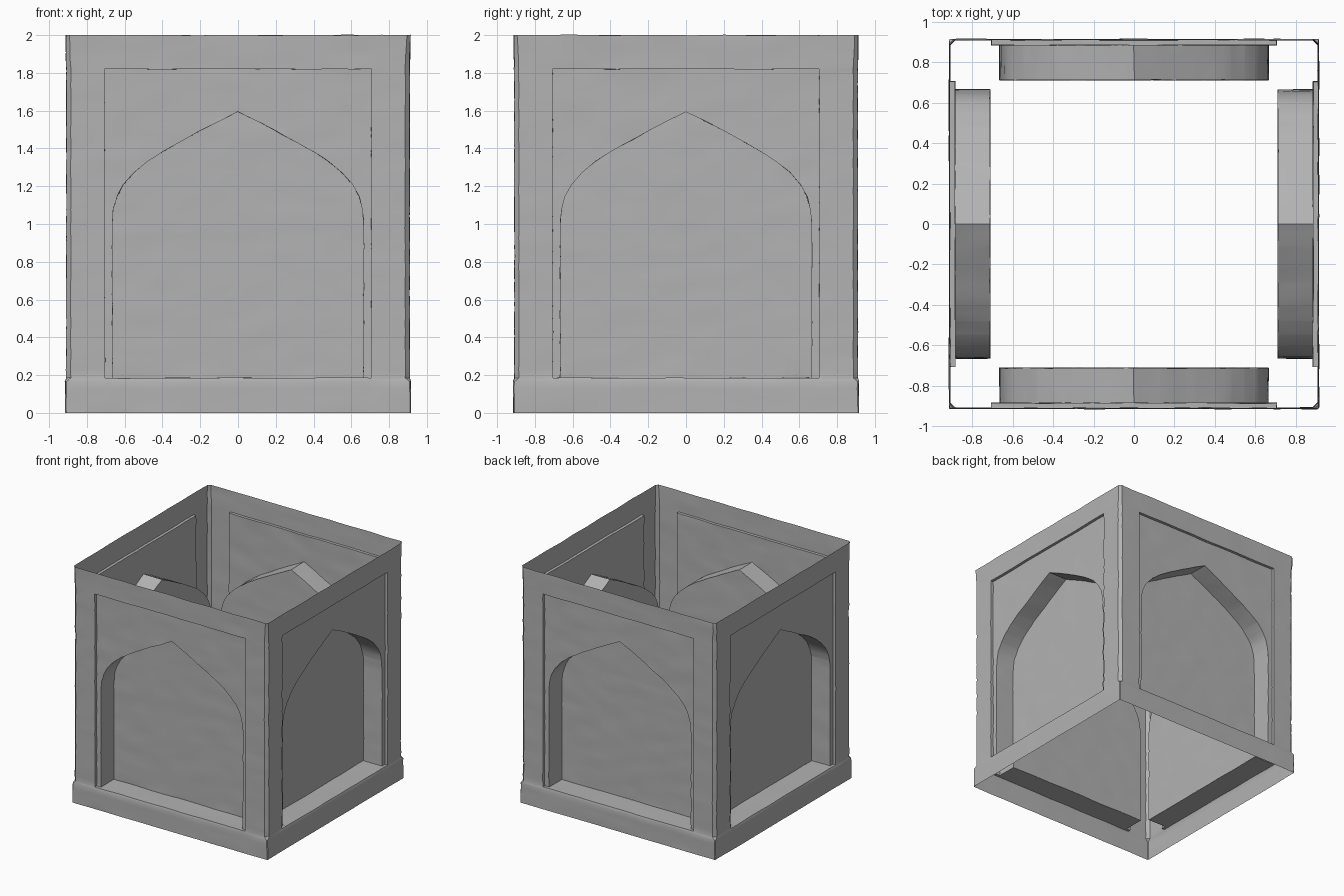
import bpy, bmesh, math
from mathutils import Vector, Matrix, noise

if "Cube" in bpy.data.objects:
    bpy.data.objects.remove(bpy.data.objects["Cube"])

# Main dimensions
BASE_D, WALL_D, PANEL_D, NICHE_D = 0.915, 0.909, 0.885, 0.712
PANEL_W, ARCH_W = 0.705, 0.665
SILL, PANEL_TOP = 0.185, 1.82

# Height, wall distance, corner chamfer
LEVELS = [(0, BASE_D, 0.006), (0.165, BASE_D, 0.006), (SILL, WALL_D, 0.024),
          (PANEL_TOP, WALL_D, 0.024), (2.0, WALL_D + 0.003, 0.018)]

# Right half of the pointed arch, from apex to springing
HALF_ARCH = [(0, 1.595), (0.1, 1.545), (0.2, 1.492), (0.3, 1.437), (0.4, 1.382),
             (0.48, 1.33), (0.55, 1.272), (0.605, 1.21), (0.64, 1.145),
             (0.658, 1.08), (ARCH_W, 1.0)]
ARCH = [(-u, z) for u, z in reversed(HALF_ARCH[1:])] + HALF_ARCH

stone = bpy.data.materials.new("grey stone")
stone.diffuse_color = (0.45, 0.45, 0.45, 1)
stone.use_nodes = True
stone.node_tree.nodes["Principled BSDF"].inputs["Base Color"].default_value = stone.diffuse_color


def make_object(name, quads):
    """Weld the quads of one part, repeat on four sides, weather the surface."""
    bm = bmesh.new()
    for k in range(4):
        turn = Matrix.Rotation(k * math.pi / 2, 3, 'Z')
        for quad in quads:
            bm.faces.new([bm.verts.new(turn @ Vector((u, -d, z))) for u, d, z in quad])
    bmesh.ops.remove_doubles(bm, verts=bm.verts, dist=0.0002)
    # Cut into a grid so the stone can be roughened
    for axis, step, lo, hi in ((0, 0.08, -0.84, 0.85), (1, 0.08, -0.84, 0.85), (2, 0.05, 0.028, 1.99)):
        for i in range(int((hi - lo) / step) + 1):
            co, no = Vector(), Vector()
            co[axis], no[axis] = lo + i * step, 1
            bmesh.ops.bisect_plane(bm, geom=bm.verts[:] + bm.edges[:] + bm.faces[:],
                                   dist=0.0005, plane_co=co, plane_no=no)
    # Fine wear, stretched along the courses
    for v in bm.verts:
        p = v.co.copy()
        wear = noise.noise_vector(Vector((p.x * 5, p.y * 5, p.z * 17))) * 0.004
        if p.z < 0.01:
            wear.z = 0
        v.co += wear
    me = bpy.data.meshes.new(name)
    bm.to_mesh(me)
    bm.free()
    me.materials.append(stone)
    ob = bpy.data.objects.new(name, me)
    bpy.context.collection.objects.link(ob)
    bpy.ops.object.select_all(action='DESELECT')
    ob.select_set(True)
    bpy.context.view_layer.objects.active = ob
    bpy.ops.object.shade_smooth_by_angle(angle=math.radians(25))
    return ob


# Outer frame: plinth, posts and lintel around the panel opening
frame = []
for j in range(len(LEVELS) - 1):
    (z0, d0, c0), (z1, d1, c1) = LEVELS[j:j + 2]
    e0, e1 = d0 - c0, d1 - c1
    row0, row1 = [-e0, -PANEL_W, PANEL_W, e0], [-e1, -PANEL_W, PANEL_W, e1]
    for i in range(3):
        if i == 1 and z0 == SILL:
            continue
        frame.append([(row0[i], d0, z0), (row0[i + 1], d0, z0),
                      (row1[i + 1], d1, z1), (row1[i], d1, z1)])
    # Worn corner chamfer
    frame.append([(e0, d0, z0), (d0, e0, z0), (d1, e1, z1), (e1, d1, z1)])
make_object("outer_frame", frame)

# Shallow rectangular recess with its reveals
panel = []
rect = [(-PANEL_W, SILL), (PANEL_W, SILL), (PANEL_W, PANEL_TOP), (-PANEL_W, PANEL_TOP)]
for i in range(4):
    (u0, z0), (u1, z1) = rect[i], rect[(i + 1) % 4]
    panel.append([(u0, WALL_D, z0), (u1, WALL_D, z1), (u1, PANEL_D, z1), (u0, PANEL_D, z0)])
for (u0, z0), (u1, z1) in zip(ARCH, ARCH[1:]):
    panel.append([(u0, PANEL_D, z0), (u1, PANEL_D, z1),
                  (u1, PANEL_D, PANEL_TOP), (u0, PANEL_D, PANEL_TOP)])
for a, b in ((-PANEL_W, -ARCH_W), (ARCH_W, PANEL_W)):
    panel.append([(a, PANEL_D, SILL), (b, PANEL_D, SILL),
                  (b, PANEL_D, PANEL_TOP), (a, PANEL_D, PANEL_TOP)])
make_object("recessed_panel", panel)

# Deep arched niche: back wall, soffit, jambs and floor
niche = []
for (u0, z0), (u1, z1) in zip(ARCH, ARCH[1:]):
    niche.append([(u0, NICHE_D, SILL), (u1, NICHE_D, SILL), (u1, NICHE_D, z1), (u0, NICHE_D, z0)])
outline = [(-ARCH_W, SILL), (ARCH_W, SILL)] + ARCH[::-1]
for i in range(len(outline)):
    (u0, z0), (u1, z1) = outline[i], outline[(i + 1) % len(outline)]
    niche.append([(u0, PANEL_D, z0), (u1, PANEL_D, z1), (u1, NICHE_D, z1), (u0, NICHE_D, z0)])
make_object("arched_niche", niche)
